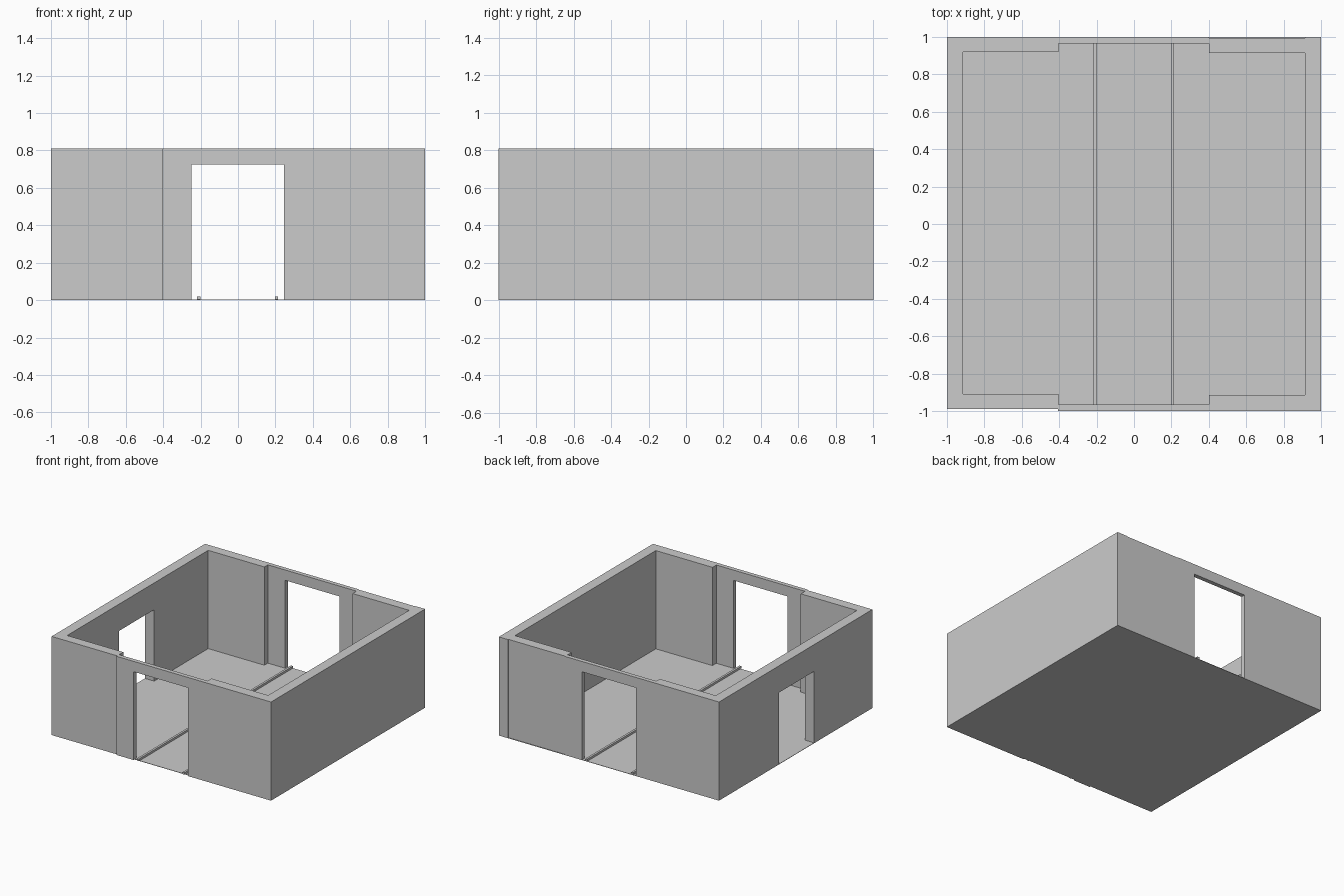
import bpy, bmesh
from mathutils import Vector

if "Cube" in bpy.data.objects:
    bpy.data.objects.remove(bpy.data.objects["Cube"])

H = 0.81


def prism(name, outline, offset):
    """Solid made by sweeping a flat outline along an offset vector."""
    bm = bmesh.new()
    face = bm.faces.new([bm.verts.new(p) for p in outline])
    ext = bmesh.ops.extrude_face_region(bm, geom=[face], use_keep_orig=True)
    verts = [g for g in ext["geom"] if isinstance(g, bmesh.types.BMVert)]
    bmesh.ops.translate(bm, verts=verts, vec=Vector(offset))
    bmesh.ops.recalc_face_normals(bm, faces=bm.faces)
    mesh = bpy.data.meshes.new(name)
    bm.to_mesh(mesh)
    bm.free()
    obj = bpy.data.objects.new(name, mesh)
    bpy.context.collection.objects.link(obj)
    return obj


def box(name, x0, x1, y0, y1, z0, z1):
    return prism(name, [(x0, y0, z0), (x1, y0, z0), (x1, y1, z0), (x0, y1, z0)],
                 (0, 0, z1 - z0))


def arch(a0, a1, d0, d1, top):
    """Wall elevation with a doorway cut up from the floor."""
    return [(a0, 0), (d0, 0), (d0, top), (d1, top), (d1, 0), (a1, 0), (a1, H), (a0, H)]


# Floor
box("floor", -1, 1, -0.99, 1, 0, 0.003)

# Side walls: solid right, left with a low doorway
box("right_wall", 0.915, 1, -1, 1, 0, H)
prism("left_wall", [(-1, a, z) for a, z in arch(-0.99, 1, -0.235, 0.22, 0.59)],
      (0.085, 0, 0))

# Thick wall segments beside the gates
box("front_wall_left", -0.915, -0.405, -0.99, -0.91, 0, H)
box("front_wall_right", 0.4, 0.915, -1, -0.915, 0, H)
box("back_wall_left", -0.915, -0.405, 0.92, 1, 0, H)
box("back_wall_right", 0.4, 0.915, 0.913, 0.995, 0, H)

# Thin gate panels with tall doorways, front and back
for name, y in (("front_gate_panel", -1), ("back_gate_panel", 0.965)):
    prism(name, [(a, y, z) for a, z in arch(-0.405, 0.4, -0.248, 0.245, 0.725)],
          (0, 0.035, 0))

# Track rails running through both gates
for name, x in (("left_rail", -0.21), ("right_rail", 0.206)):
    box(name, x - 0.009, x + 0.009, -1, 1, 0.003, 0.02)
